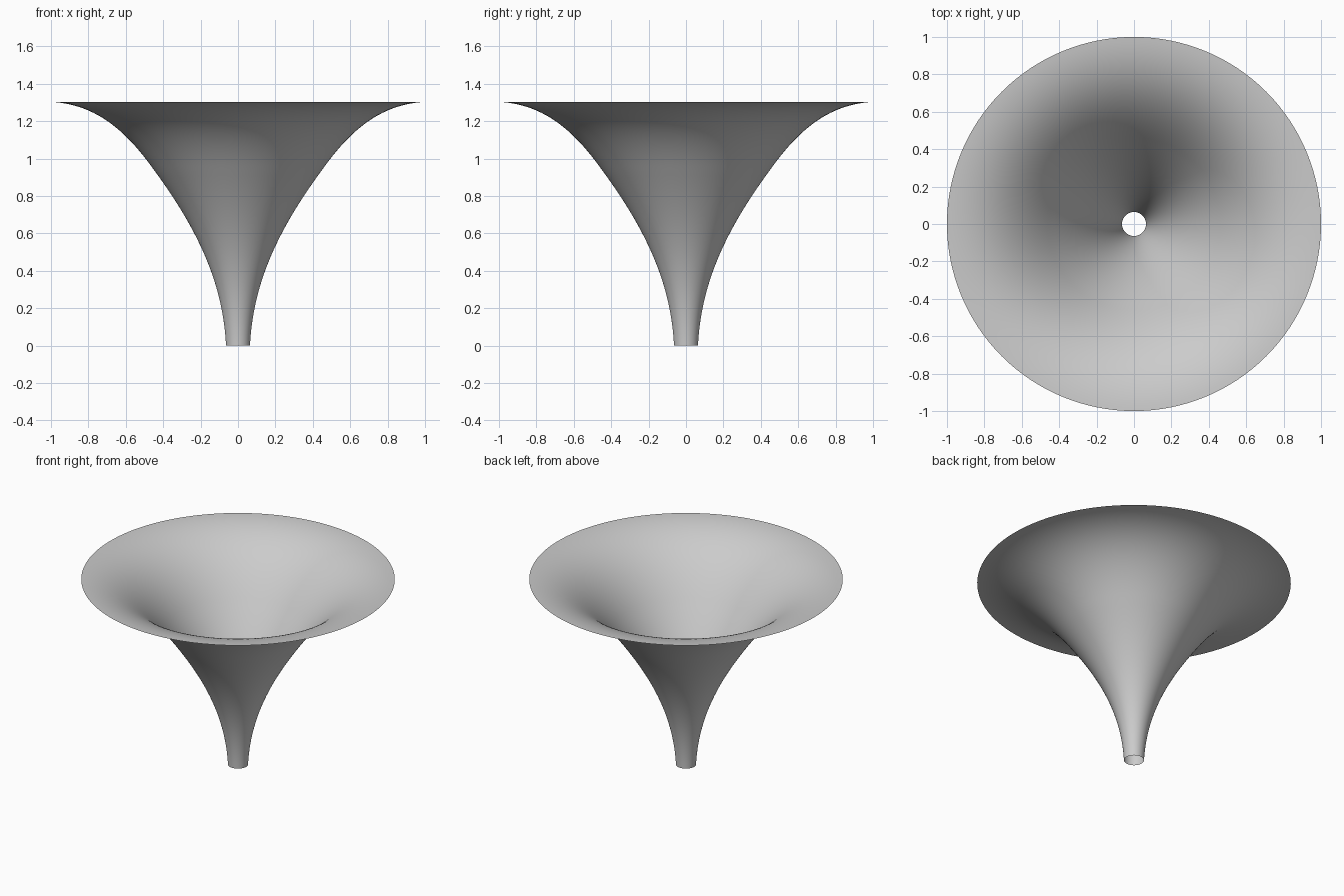
import bpy
import bmesh
from math import tau
from mathutils import Vector
from mathutils.geometry import interpolate_bezier

cube = bpy.data.objects.get("Cube")
if cube:
    bpy.data.objects.remove(cube, do_unlink=True)

# Plain grey material
grey = bpy.data.materials.new("light_grey")
grey.use_nodes = True
colour = (0.6, 0.6, 0.6, 1)
grey.diffuse_color = colour
grey.node_tree.nodes["Principled BSDF"].inputs["Base Color"].default_value = colour


def curve(*points):
    """Bezier through radius and height control points."""
    return interpolate_bezier(*[Vector((r, 0, z)) for r, z in points], 32)


# Narrow neck opening into a cone, then a bell bending out to the flat rim
neck = curve((0.064, 0), (0.08, 0.32), (0.2, 0.6), (0.45, 0.94))
bell = curve((0.45, 0.94), (0.6, 1.15), (0.76, 1.29), (1, 1.303))
profile = neck + bell[1:]

# Spin the profile into an open horn
bm = bmesh.new()
verts = [bm.verts.new(p) for p in profile]
edges = [bm.edges.new(pair) for pair in zip(verts, verts[1:])]
bmesh.ops.spin(bm, geom=verts + edges, cent=(0, 0, 0), axis=(0, 0, 1),
               angle=tau, steps=128, use_merge=True)
bmesh.ops.remove_doubles(bm, verts=bm.verts, dist=0.0001)
bmesh.ops.recalc_face_normals(bm, faces=bm.faces)
for face in bm.faces:
    face.smooth = True

mesh = bpy.data.meshes.new("flared_horn")
bm.to_mesh(mesh)
bm.free()
mesh.materials.append(grey)
horn = bpy.data.objects.new("flared_horn", mesh)
bpy.context.collection.objects.link(horn)
